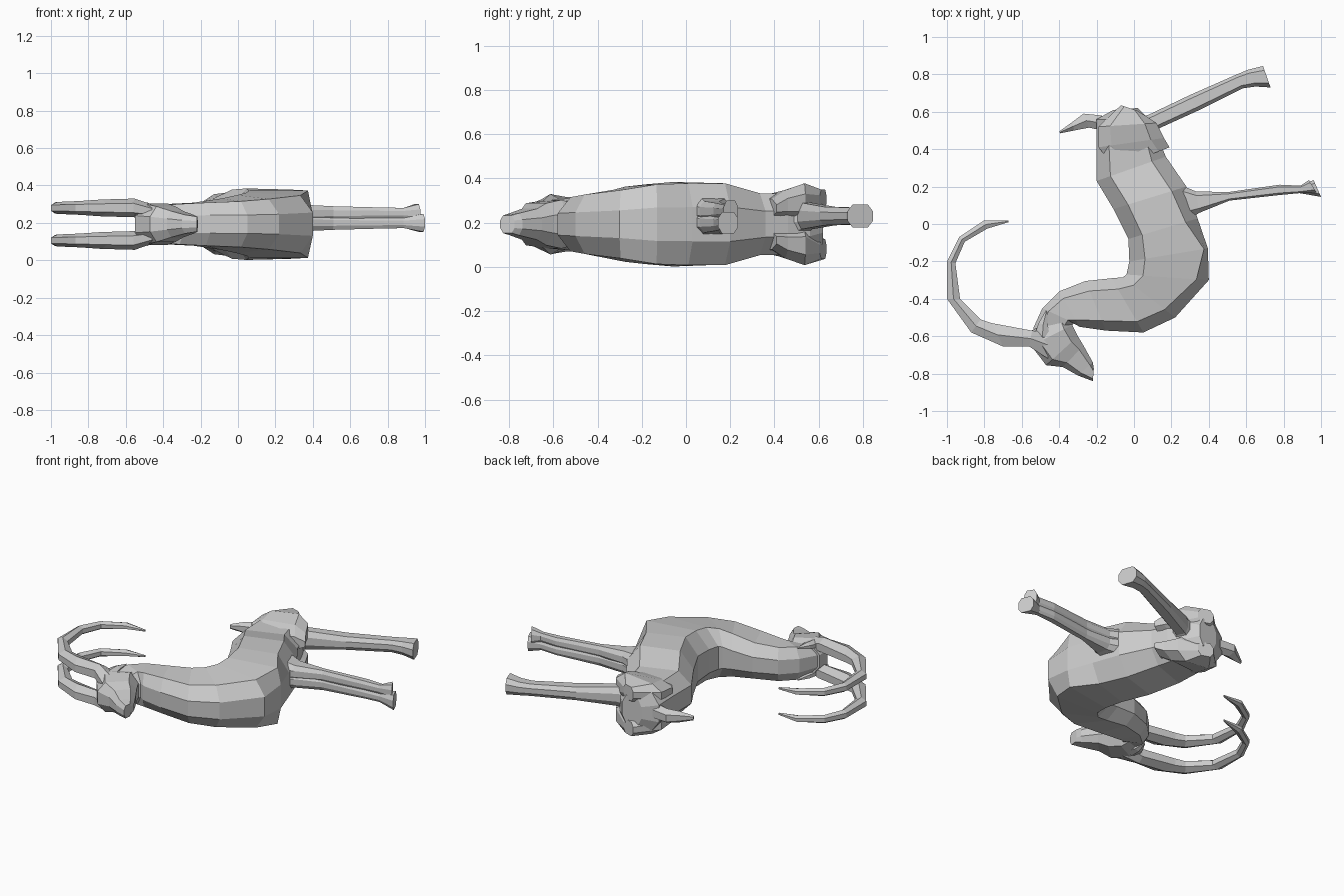
import bpy, bmesh
from mathutils import Vector

MID = 0.193  # plane of symmetry (the animal lies flat on its side)

mat = bpy.data.materials.new("plain grey")
mat.diffuse_color = (0.6, 0.6, 0.6, 1)

OCT = [(1, .42), (.6, 1), (-.6, 1), (-1, .42), (-1, -.42), (-.6, -1), (.6, -1), (1, -.42)]
HEX = [(1, .5), (0, 1), (-1, .5), (-1, -.5), (0, -1), (1, -.5)]


def loft(name, rings, section=OCT, mirror=False):
    """Ring: (edge a x, y, edge b x, y, z centre, half thickness,
    [thickness ratio at b], [corner position towards b])."""
    bm = bmesh.new()
    for flip in ((False, True) if mirror else (False,)):
        loops = []
        for ring in rings:
            ax, ay, bx, by, zc, h = ring[:6]
            ratio = ring[6] if len(ring) > 6 else 1
            corner = ring[7] if len(ring) > 7 else .6
            if flip:
                zc = 2 * MID - zc
            c = Vector(((ax + bx) / 2, (ay + by) / 2, zc))
            d = Vector(((bx - ax) / 2, (by - ay) / 2, 0))
            loop = []
            for s, t in section:
                k = 1 + (ratio - 1) * (s + 1) / 2
                s = corner if s == .6 else s
                loop.append(bm.verts.new(c + d * s + Vector((0, 0, t * h * k))))
            loops.append(loop)
        n = len(section)
        for p, q in zip(loops, loops[1:]):
            for i in range(n):
                j = (i + 1) % n
                bm.faces.new((p[i], p[j], q[j], q[i]))
        bm.faces.new(loops[0][::-1])
        bm.faces.new(loops[-1])
    bmesh.ops.recalc_face_normals(bm, faces=bm.faces)
    me = bpy.data.meshes.new(name)
    bm.to_mesh(me)
    bm.free()
    me.materials.append(mat)
    ob = bpy.data.objects.new(name, me)
    bpy.context.collection.objects.link(ob)
    return ob


# Trunk and neck: rump, belly, chest, then curving into the neck
loft("body", [
    (-.11, .61, .02, .62, MID, .09),
    (-.20, .56, .08, .56, MID, .13),
    (-.20, .42, .13, .46, MID, .14),
    (-.20, .23, .17, .36, MID, .14),
    (-.11, .08, .28, .20, MID, .185),
    (-.03, -.08, .34, .03, MID, .193, .95, .65),
    (-.025, -.20, .395, -.13, MID, .18, 1, .9),
    (-.04, -.27, .40, -.30, MID, .175, .85, .7),
    (-.06, -.285, .22, -.50, MID, .163, .78),
    (-.12, -.29, .05, -.58, MID, .143, .82),
    (-.26, -.305, -.15, -.57, MID, .115),
    (-.40, -.36, -.29, -.55, MID, .108),
    (-.49, -.45, -.32, -.53, MID, .105),
    (-.54, -.56, -.33, -.54, MID, .09),
])

# Head
loft("head", [
    (-.55, -.57, -.36, -.48, MID, .09),
    (-.55, -.65, -.33, -.54, MID, .11),
    (-.47, -.755, -.30, -.60, MID, .095),
    (-.38, -.765, -.27, -.65, MID, .07),
    (-.30, -.81, -.22, -.74, MID, .05),
    (-.22, -.84, -.215, -.775, MID, .04),
])

# Ears folded back along the neck
loft("ears", [
    (-.47, -.46, -.465, -.47, .295, .005),
    (-.51, -.53, -.46, -.54, .287, .022),
    (-.53, -.59, -.45, -.61, .28, .025),
    (-.50, -.64, -.44, -.64, .27, .015),
], HEX, True)

# Horns sweeping back
loft("horns", [
    (-.46, -.72, -.44, -.58, .26, .035),
    (-.56, -.655, -.545, -.57, .28, .05),
    (-.70, -.655, -.76, -.53, .28, .045),
    (-.87, -.58, -.82, -.51, .28, .037),
    (-1.0, -.40, -.93, -.40, .28, .032),
    (-1.0, -.20, -.955, -.21, .28, .03),
    (-.935, -.07, -.905, -.095, .28, .026),
    (-.80, .02, -.785, -.025, .28, .02),
    (-.67, .02, -.67, .01, .275, .007),
], HEX, True)

# Haunches bulging on each side of the rump
loft("haunches", [
    (-.07, .635, .02, .605, .305, .045),
    (-.19, .52, .12, .54, .29, .055, 1.75),
    (-.19, .41, .16, .46, .28, .055, 1.3),
    (-.10, .30, .19, .41, .265, .055, .7),
], OCT, True)

# Hind legs, pressed together
loft("hind_legs", [
    (.0, .56, .10, .43, .22, .08),
    (.08, .585, .12, .505, .23, .06),
    (.30, .69, .34, .605, .23, .042),
    (.55, .80, .58, .725, .23, .038),
    (.61, .825, .65, .735, .23, .042),
    (.69, .845, .73, .73, .23, .052),
])

# Front legs, one beside the other
for side, z, end in (("lower", .20, 1.0), ("upper", .252, .975)):
    up = 1.0 - end
    loft("front_leg_" + side, [
        (.22, .22, .30, .03, z, .06),
        (.33, .175, .35, .06, z, .045),
        (.50, .17, .51, .125, z, .037),
        (.78, .21, .78, .155, z, .03),
        (.89, .205, .885, .165, z, .028),
        (end - .04, .235, end, .145 + up, z, .048),
    ])

# Tail
loft("tail", [
    (-.17, .58, -.17, .50, MID, .05),
    (-.27, .59, -.24, .515, MID, .045),
    (-.33, .545, -.32, .50, MID, .035),
    (-.40, .495, -.395, .485, MID, .015),
], HEX)
